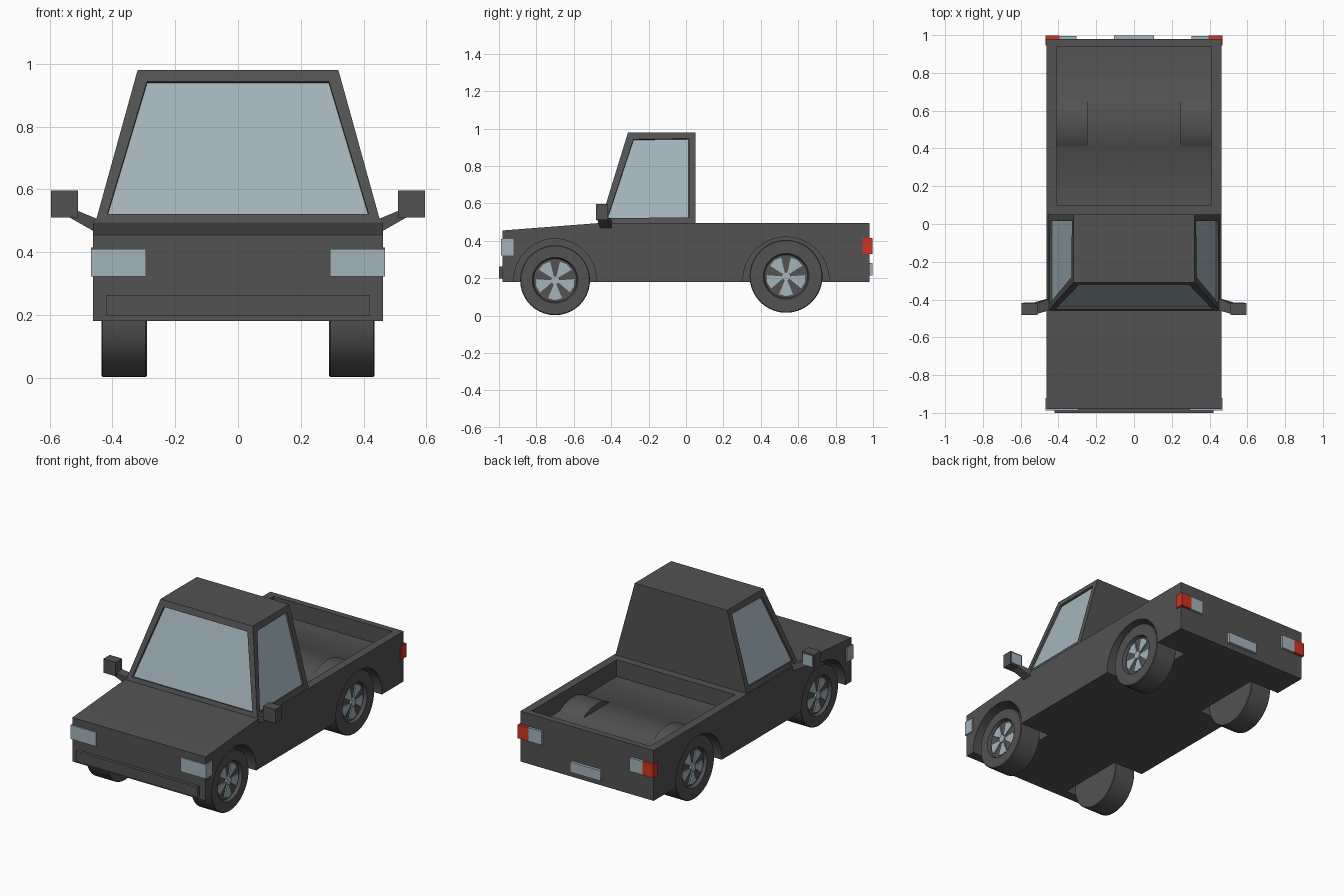
import bpy, bmesh, math
from mathutils import Vector

if "Cube" in bpy.data.objects:
    bpy.data.objects.remove(bpy.data.objects["Cube"])


def material(name, rgb):
    m = bpy.data.materials.new(name)
    m.diffuse_color = (*rgb, 1)
    m.use_nodes = True
    m.node_tree.nodes["Principled BSDF"].inputs["Base Color"].default_value = m.diffuse_color
    return m


DARK = material("dark grey", (0.085, 0.085, 0.085))
GLASS = material("pale blue grey", (0.37, 0.46, 0.50))
RED = material("red", (0.62, 0.035, 0.015))


def finish(name, bm, *mats):
    bmesh.ops.recalc_face_normals(bm, faces=bm.faces)
    me = bpy.data.meshes.new(name)
    bm.to_mesh(me)
    bm.free()
    for m in mats:
        me.materials.append(m)
    ob = bpy.data.objects.new(name, me)
    bpy.context.collection.objects.link(ob)
    return ob


def loft(name, a, b, *mats):
    """Solid between two matching outlines."""
    bm = bmesh.new()
    va, vb = [bm.verts.new(p) for p in a], [bm.verts.new(p) for p in b]
    n = len(a)
    bm.faces.new(va)
    bm.faces.new(vb[::-1])
    for i in range(n):
        bm.faces.new((va[i], vb[i], vb[(i + 1) % n], va[(i + 1) % n]))
    return finish(name, bm, *mats)


def prism(name, yz, x0, x1, mat):
    return loft(name, [(x0, *p) for p in yz], [(x1, *p) for p in yz], mat)


def box(name, x, y, z, mat):
    return prism(name, [(y[0], z[0]), (y[1], z[0]), (y[1], z[1]), (y[0], z[1])], x[0], x[1], mat)


def smooth(ob, deg=35):
    me = ob.data
    me.polygons.foreach_set("use_smooth", [True] * len(me.polygons))
    me.set_sharp_from_angle(angle=math.radians(deg))


def boolean(ob, tool, op):
    mod = ob.modifiers.new("cut", "BOOLEAN")
    mod.operation, mod.solver, mod.object = op, "EXACT", tool
    bpy.context.view_layer.objects.active = ob
    bpy.ops.object.modifier_apply(modifier=mod.name)
    bpy.data.objects.remove(tool)


def arch(cy, cz, r, base):
    """Half-round outline with straight legs down to the base height."""
    arc = [(cy + r * math.cos(math.pi * i / 24), cz + r * math.sin(math.pi * i / 24)) for i in range(25)]
    return [(cy + r, base)] + arc + [(cy - r, base)]


# Body: side profile, hollow bed, wheel humps and wells
body = prism("body", [(-0.98, 0.18), (0.98, 0.18), (0.98, 0.495), (-0.46, 0.495), (-0.98, 0.455)],
             -0.462, 0.462, DARK)
boolean(body, box("bed_cutter", (-0.41, 0.41), (0.10, 0.94), (0.39, 0.7), DARK), "DIFFERENCE")
for s in (-1, 1):
    boolean(body, prism("hump", arch(0.535, 0.192, 0.236, 0.191), s * 0.245, s * 0.44, DARK), "UNION")
for s in (-1, 1):
    for cy, r in ((-0.70, 0.22), (0.535, 0.23)):
        boolean(body, prism("well", arch(cy, 0.19, r, 0.1), s * 0.253, s * 0.6, DARK), "DIFFERENCE")
smooth(body)

# Cab: tapered block with inset windows on front and sides
cab = loft("cab",
           [(-0.455, -0.46, 0.492), (0.455, -0.46, 0.492), (0.455, 0.05, 0.492), (-0.455, 0.05, 0.492)],
           [(-0.32, -0.31, 0.98), (0.32, -0.31, 0.98), (0.32, 0.05, 0.98), (-0.32, 0.05, 0.98)],
           DARK, GLASS)
bm = bmesh.new()
bm.from_mesh(cab.data)
bm.normal_update()
panes = [f for f in bm.faces if abs(f.normal.x) > 0.5 or f.normal.y < -0.5]
bmesh.ops.inset_individual(bm, faces=panes, thickness=0.049, depth=0)
bmesh.ops.inset_individual(bm, faces=panes, thickness=0.001, depth=-0.012)
for f in panes:
    f.material_index = 1
bm.to_mesh(cab.data)
bm.free()

# Front bumper and rear plate
box("front_bumper", (-0.42, 0.42), (-1.0, -0.97), (0.197, 0.263), DARK)
box("rear_plate", (-0.105, 0.105), (0.975, 0.997), (0.215, 0.28), GLASS)


def wheel(name, s, cy, cz, r):
    # Tyre with recessed rim, spun around the axle
    profile = [(0.29, 0.0), (0.29, r - 0.004), (0.294, r), (0.431, r), (0.435, r - 0.004),
               (0.435, 0.122), (0.415, 0.115), (0.415, 0.0)]
    bm = bmesh.new()
    vs = [bm.verts.new((s * x, cy, cz + q)) for x, q in profile]
    es = [bm.edges.new(p) for p in zip(vs, vs[1:])]
    bmesh.ops.spin(bm, geom=vs + es, cent=(0, cy, cz), axis=(1, 0, 0), angle=math.tau, steps=40)
    bmesh.ops.remove_doubles(bm, verts=bm.verts, dist=1e-5)
    smooth(finish(name + "_tyre", bm, DARK))

    def at(q, a):
        return (cy + q * math.cos(a), cz + q * math.sin(a))
    # Five wedge blades and a hub cap
    for k in range(5):
        a = -math.pi / 2 + k * math.tau / 5
        pts = [at(0.022, a - 0.3), at(0.103, a - 0.37), at(0.106, a), at(0.103, a + 0.37), at(0.022, a + 0.3)]
        prism(name + "_blade", pts, s * 0.412, s * 0.422, GLASS)
    prism(name + "_hub", [at(0.024, i * math.tau / 16) for i in range(16)], s * 0.412, s * 0.428, GLASS)


for s, side in ((-1, "left"), (1, "right")):
    wheel(side + "_front_wheel", s, -0.70, 0.189, 0.187)
    wheel(side + "_rear_wheel", s, 0.535, 0.21, 0.195)
    # Lamps wrapping the corners
    box(side + "_headlamp", (s * 0.293, s * 0.469), (-0.988, -0.922), (0.322, 0.41), GLASS)
    box(side + "_tail_lamp", (s * 0.395, s * 0.469), (0.945, 0.997), (0.33, 0.415), RED)
    box(side + "_reverse_lamp", (s * 0.305, s * 0.395), (0.97, 0.995), (0.33, 0.415), GLASS)
    # Door mirror: slanted arm, housing and rear-facing glass
    loft(side + "_mirror_arm",
         [(s * 0.44, -0.455, 0.455), (s * 0.44, -0.39, 0.455), (s * 0.44, -0.39, 0.502), (s * 0.44, -0.455, 0.502)],
         [(s * 0.545, -0.475, 0.515), (s * 0.545, -0.42, 0.515), (s * 0.512, -0.42, 0.532), (s * 0.512, -0.475, 0.532)],
         DARK)
    box(side + "_mirror_housing", (s * 0.51, s * 0.596), (-0.482, -0.418), (0.51, 0.597), DARK)
    box(side + "_mirror_glass", (s * 0.52, s * 0.586), (-0.42, -0.415), (0.52, 0.587), GLASS)
